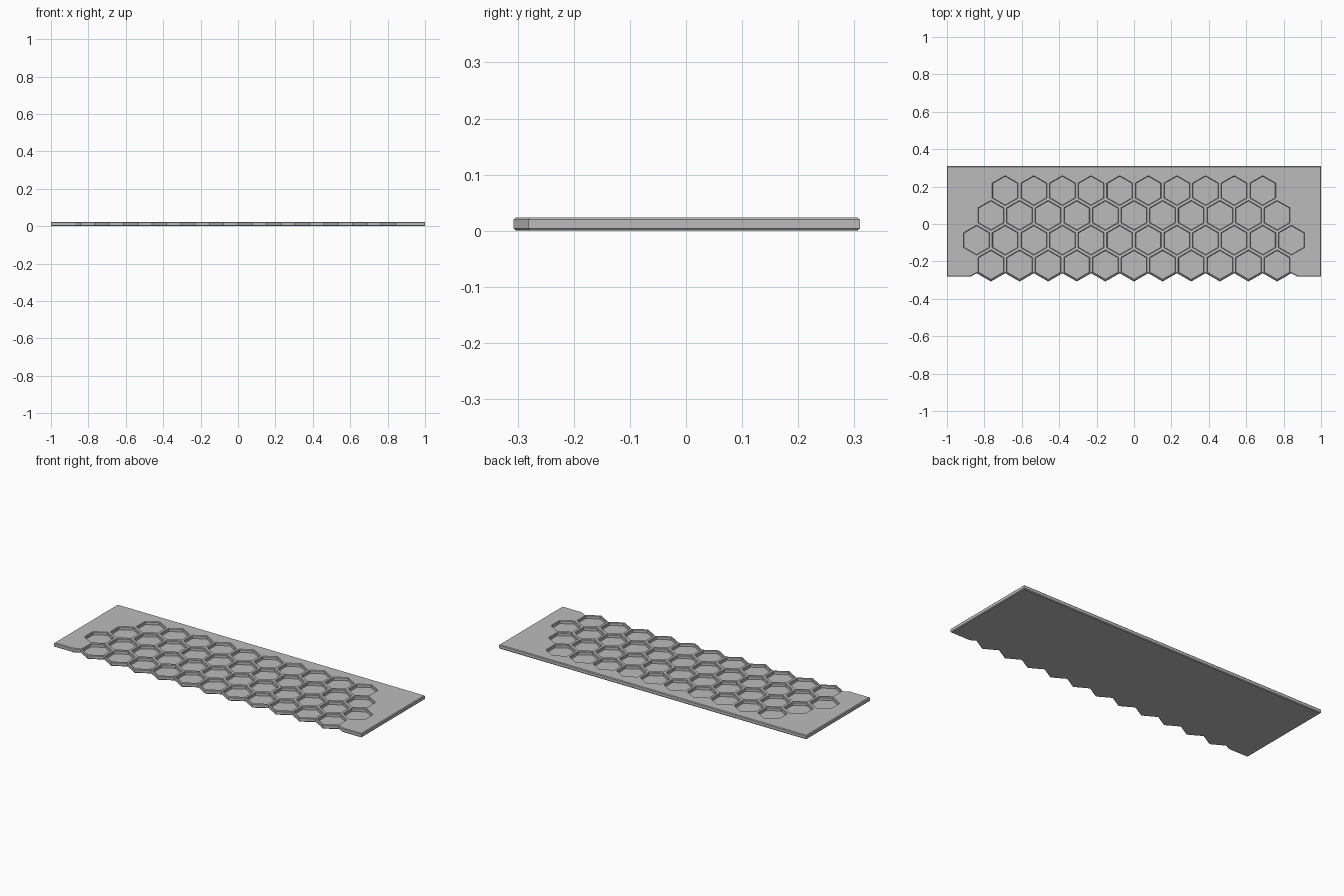
import bpy, bmesh
from math import sin, cos, pi, sqrt

cube = bpy.data.objects.get("Cube")
if cube:
    bpy.data.objects.remove(cube, do_unlink=True)

PITCH = 0.153                 # spacing of the cells in a row
CELL = PITCH / sqrt(3)        # corner radius of a full cell
ROW = PITCH * sqrt(3) / 2     # spacing of the rows
HEIGHT, FLOOR, CHAMFER = 0.024, 0.006, 0.004
FRONT_ROW, FRONT, BACK = -0.219, -0.281, 0.31

grey = bpy.data.materials.new("plain grey")
grey.use_nodes = True
grey.diffuse_color = (0.5, 0.5, 0.5, 1)
grey.node_tree.nodes["Principled BSDF"].inputs["Base Color"].default_value = (0.5, 0.5, 0.5, 1)


def make_object(name, bm):
    bmesh.ops.recalc_face_normals(bm, faces=bm.faces)
    mesh = bpy.data.meshes.new(name)
    bm.to_mesh(mesh)
    bm.free()
    mesh.materials.append(grey)
    obj = bpy.data.objects.new(name, mesh)
    bpy.context.collection.objects.link(obj)
    return obj


# Plate outline, with the front edge following the front row of cells
valley = FRONT_ROW - CELL / 2
end = 5.5 * PITCH
run = (valley - FRONT) * sqrt(3)
outline = [(-1, FRONT), (-end - run, FRONT), (-end, valley)]
for i in range(11):
    x = (i - 5) * PITCH
    outline += [(x, FRONT_ROW - CELL), (x + PITCH / 2, valley)]
outline += [(end + run, FRONT), (1, FRONT), (1, BACK), (-1, BACK)]

# Solid plate with chamfered top and bottom edges
bm = bmesh.new()
base = bm.faces.new([bm.verts.new((x, y, 0)) for x, y in outline])
top = bmesh.ops.extrude_face_region(bm, geom=[base], use_keep_orig=True)
bmesh.ops.translate(bm, verts=[v for v in top["geom"] if isinstance(v, bmesh.types.BMVert)],
                    vec=(0, 0, HEIGHT))
bmesh.ops.recalc_face_normals(bm, faces=bm.faces)
rims = [e for e in bm.edges if abs(e.verts[0].co.z - e.verts[1].co.z) < 1e-5]
bmesh.ops.bevel(bm, geom=rims, offset=CHAMFER, segments=1, affect='EDGES', profile=0.5)
plate = make_object("honeycomb_tray", bm)

# Hexagonal pockets with a slightly flared rim
bm = bmesh.new()
inner = 0.0665 * 2 / sqrt(3)
flare = 0.006
levels = [(FLOOR, inner), (HEIGHT - flare / 2, inner),
          (HEIGHT + flare / 2, inner + flare * 2 / sqrt(3))]
for row, count in enumerate([11, 12, 11, 10]):
    for i in range(count):
        cx = (i - (count - 1) / 2) * PITCH
        cy = FRONT_ROW + row * ROW
        rings = [[bm.verts.new((cx + r * sin(k * pi / 3), cy + r * cos(k * pi / 3), z))
                  for k in range(6)] for z, r in levels]
        bm.faces.new(rings[0])
        bm.faces.new(rings[-1])
        for low, high in zip(rings, rings[1:]):
            for k in range(6):
                n = (k + 1) % 6
                bm.faces.new((low[k], low[n], high[n], high[k]))
cutter = make_object("pocket_cutter", bm)
cutter.hide_render = True

# Cut the pockets and drop the cutter
cut = plate.modifiers.new("pockets", 'BOOLEAN')
cut.operation = 'DIFFERENCE'
cut.solver = 'EXACT'
cut.object = cutter
bpy.context.view_layer.objects.active = plate
plate.select_set(True)
bpy.ops.object.modifier_apply(modifier=cut.name)
bpy.data.objects.remove(cutter, do_unlink=True)
